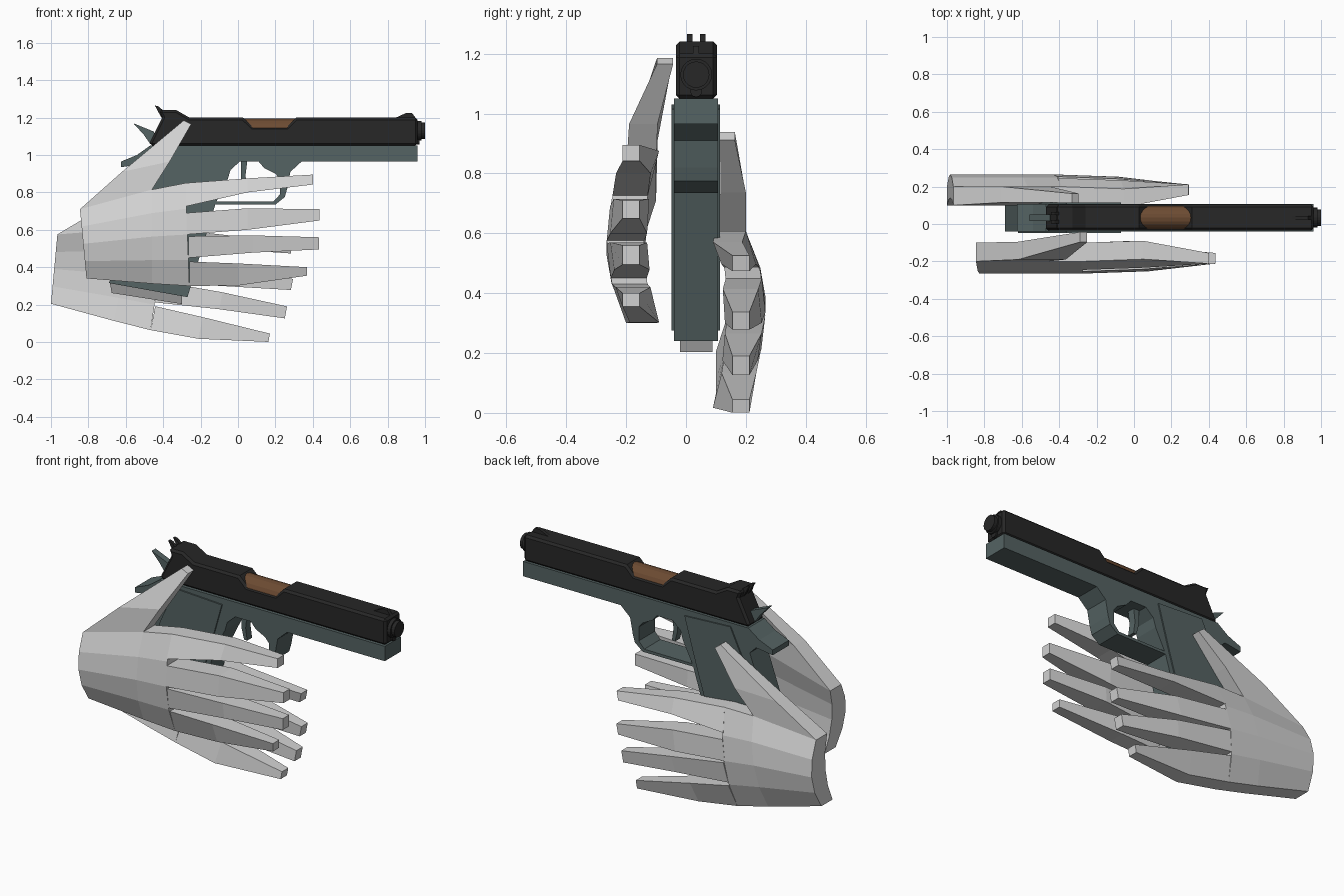
import bpy, bmesh, math
from mathutils import Matrix, Vector

if "Cube" in bpy.data.objects:
    bpy.data.objects.remove(bpy.data.objects["Cube"])


def material(name, rgb):
    m = bpy.data.materials.new(name)
    m.diffuse_color = (*rgb, 1)
    m.use_nodes = True
    m.node_tree.nodes["Principled BSDF"].inputs["Base Color"].default_value = m.diffuse_color
    return m


BLACK = material("black_steel", (0.02, 0.02, 0.02))
GREEN = material("grey_green_steel", (0.09, 0.125, 0.125))
BROWN = material("copper_brown", (0.15, 0.07, 0.032))
GREY = material("mid_grey", (0.3, 0.3, 0.3))
PALE = material("pale_grey", (0.64, 0.64, 0.64))
MID_Y = 0.034  # centre plane of the pistol


def finish(bm, name, mat):
    bmesh.ops.recalc_face_normals(bm, faces=bm.faces)
    me = bpy.data.meshes.new(name)
    bm.to_mesh(me)
    bm.free()
    me.materials.append(mat)
    ob = bpy.data.objects.new(name, me)
    bpy.context.collection.objects.link(ob)
    return ob


def loft(bm, rings):
    """Skin equal-sized rings of points and cap both ends."""
    rows = [[bm.verts.new(p) for p in r] for r in rings]
    n = len(rows[0])
    for a, b in zip(rows, rows[1:]):
        for i in range(n):
            j = (i + 1) % n
            bm.faces.new((a[i], a[j], b[j], b[i]))
    bm.faces.new(rows[0][::-1])
    bm.faces.new(rows[-1])


def plate(name, outline, y0, y1, mat):
    """Extrude an x-z outline between two y values."""
    bm = bmesh.new()
    loft(bm, [[(x, y, z) for x, z in outline] for y in (y0, y1)])
    return finish(bm, name, mat)


def rod(name, x0, x1, z, r, sides, mat):
    """Cylinder lying along x on the pistol's centre plane."""
    bm = bmesh.new()
    ang = [math.tau * i / sides for i in range(sides)]
    loft(bm, [[(x, MID_Y + r * math.cos(a), z + r * math.sin(a)) for a in ang]
              for x in (x0, x1)])
    return finish(bm, name, mat)


# slide with raised rear and notch for the ejection port
slide = plate("slide", [
    (-0.47, 1.05), (0.96, 1.05), (0.96, 1.2), (0.31, 1.2), (0.26, 1.15),
    (0.08, 1.15), (0.027, 1.2), (-0.26, 1.2), (-0.33, 1.24), (-0.42, 1.24),
    (-0.405, 1.2), (-0.47, 1.07)], -0.034, 0.103, BLACK)
bevel = slide.modifiers.new("edge_chamfer", "BEVEL")
bevel.width = 0.012
bevel.segments = 1
bevel.limit_method = "ANGLE"
bevel.angle_limit = math.radians(80)

# barrel seen through the port, and the muzzle
rod("chamber", 0.03, 0.305, 1.13, 0.064, 20, BROWN)
rod("muzzle_bushing", 0.955, 0.98, 1.13, 0.053, 20, BLACK)
rod("muzzle_ring", 0.98, 1.0, 1.13, 0.044, 20, BLACK)
rod("spring_plug", 0.95, 0.97, 1.075, 0.02, 12, BLACK)

# sights
plate("front_sight", [(0.84, 1.198), (0.90, 1.225), (0.93, 1.225), (0.95, 1.198)],
      MID_Y - 0.01, MID_Y + 0.01, BLACK)
for i, y in enumerate((0.012, 0.056)):
    plate(f"rear_sight_{i + 1}", [(-0.41, 1.2), (-0.445, 1.265), (-0.425, 1.26),
                                  (-0.40, 1.238), (-0.34, 1.238)], y - 0.009, y + 0.009, BLACK)

# frame with grip and tail, then the trigger guard
plate("frame", [
    (0.96, 1.05), (0.96, 0.965), (0.01, 0.965), (-0.04, 0.92), (-0.055, 0.87),
    (-0.12, 0.74), (-0.27, 0.24), (-0.69, 0.315), (-0.48, 0.91), (-0.52, 0.95),
    (-0.625, 0.935), (-0.625, 0.965), (-0.54, 1.0), (-0.47, 1.05)], -0.04, 0.107, GREEN)
plate("trigger_guard", [
    (0.34, 0.965), (0.28, 0.91), (0.263, 0.82), (0.25, 0.775), (0.2, 0.735),
    (-0.122, 0.735), (-0.118, 0.75), (0.19, 0.752), (0.225, 0.79),
    (0.225, 0.87), (0.20, 0.9), (0.14, 0.93), (0.11, 0.965)], -0.04, 0.107, GREEN)
plate("trigger", [(0.015, 0.97), (0.05, 0.97), (0.04, 0.89), (0.05, 0.82),
                  (0.03, 0.82), (0.015, 0.88)], 0.012, 0.056, GREEN)
plate("hammer", [(-0.56, 1.17), (-0.45, 1.125), (-0.43, 1.06), (-0.47, 1.06),
                 (-0.505, 1.11)], MID_Y - 0.018, MID_Y + 0.018, GREEN)
for side, y0, y1 in (("front", -0.048, -0.039), ("back", 0.106, 0.114)):
    plate("grip_panel_" + side, [(-0.36, 1.03), (-0.07, 1.015), (-0.145, 0.75),
                                 (-0.29, 0.275), (-0.62, 0.335), (-0.46, 0.82)],
          y0, y1, GREEN)
plate("magazine_base", [(-0.685, 0.315), (-0.675, 0.262), (-0.30, 0.203), (-0.30, 0.247)],
      -0.02, 0.088, GREY)


def outer(t):
    return -0.265 + 0.065 * t * t


def inner(t):
    return -0.14 + 0.04 * t * t


# per finger: (x, top z, bottom z) at root, knuckle and tip
FINGERS = [
    [(-0.28, 0.85, 0.725), (0.05, 0.875, 0.80), (0.40, 0.895, 0.842)],
    [(-0.275, 0.69, 0.575), (0.05, 0.715, 0.60), (0.437, 0.71, 0.65)],
    [(-0.265, 0.565, 0.45), (0.08, 0.57, 0.478), (0.433, 0.56, 0.495)],
    [(-0.26, 0.43, 0.30), (0.0, 0.42, 0.302), (0.37, 0.40, 0.355)],
]


def hand(name, thumb_mid, thumb_tip, matrix):
    bm = bmesh.new()
    # curved palm from wrist to finger roots
    steps = [1, 0.5, 0, -0.5, -1]
    rings = []
    for xt, zt, xb, zb in ((-0.845, 0.71, -0.81, 0.34), (-0.46, 0.815, -0.46, 0.312),
                           (-0.28, 0.85, -0.26, 0.30)):
        def at(t, f):
            k = (t + 1) / 2
            return (xb + (xt - xb) * k, f(t), zb + (zt - zb) * k)
        rings.append([at(t, outer) for t in steps] + [at(t, inner) for t in steps[::-1]])
    loft(bm, rings)
    # tapered fingers
    for root, knuckle, tip in FINGERS:
        rings = []
        for k, (x, hi, lo) in enumerate((root, knuckle, tip)):
            th, tl = (root[1] - 0.575) / 0.275, (root[2] - 0.575) / 0.275
            if k < 2:
                ys = (outer(th) + 0.012 * k, outer(tl) + 0.012 * k,
                      inner(tl) + 0.01 * k, inner(th) + 0.01 * k)
            else:
                ys = (-0.212, -0.212, -0.155, -0.155)
            rings.append([(x, y, z) for y, z in zip(ys, (hi, lo, lo, hi))])
        loft(bm, rings)
    # thumb rising from the upper palm edge
    rings = []
    for (xa, za), (xb, zb), (yo, yi) in (
            ((-0.845, 0.71), (-0.46, 0.815), (-0.2, -0.1)),
            ((-0.62, 0.91), (-0.365, 0.965), thumb_mid),
            ((-0.29, 1.185), (-0.25, 1.165), thumb_tip)):
        rings.append([(xa, yo, za), (xb, yo, zb), (xb, yi, zb), (xa, yi, za)])
    loft(bm, rings)
    bmesh.ops.transform(bm, matrix=matrix, verts=bm.verts)
    return finish(bm, name, PALE)


hand("front_hand", (-0.19, -0.095), (-0.097, -0.043), Matrix.Identity(4))
# opposite hand: mirrored, tipped down about the lower wrist corner
pivot = Vector((-0.81, 0, 0.34))
tip_down = (Matrix.Translation((-1.0, 0, 0.205))
            @ Matrix.Rotation(math.radians(10.7), 4, "Y")
            @ Matrix.Translation(-pivot) @ Matrix.Diagonal((1, -1, 1, 1)))
hand("back_hand", (-0.2, -0.115), (-0.163, -0.114), tip_down)
